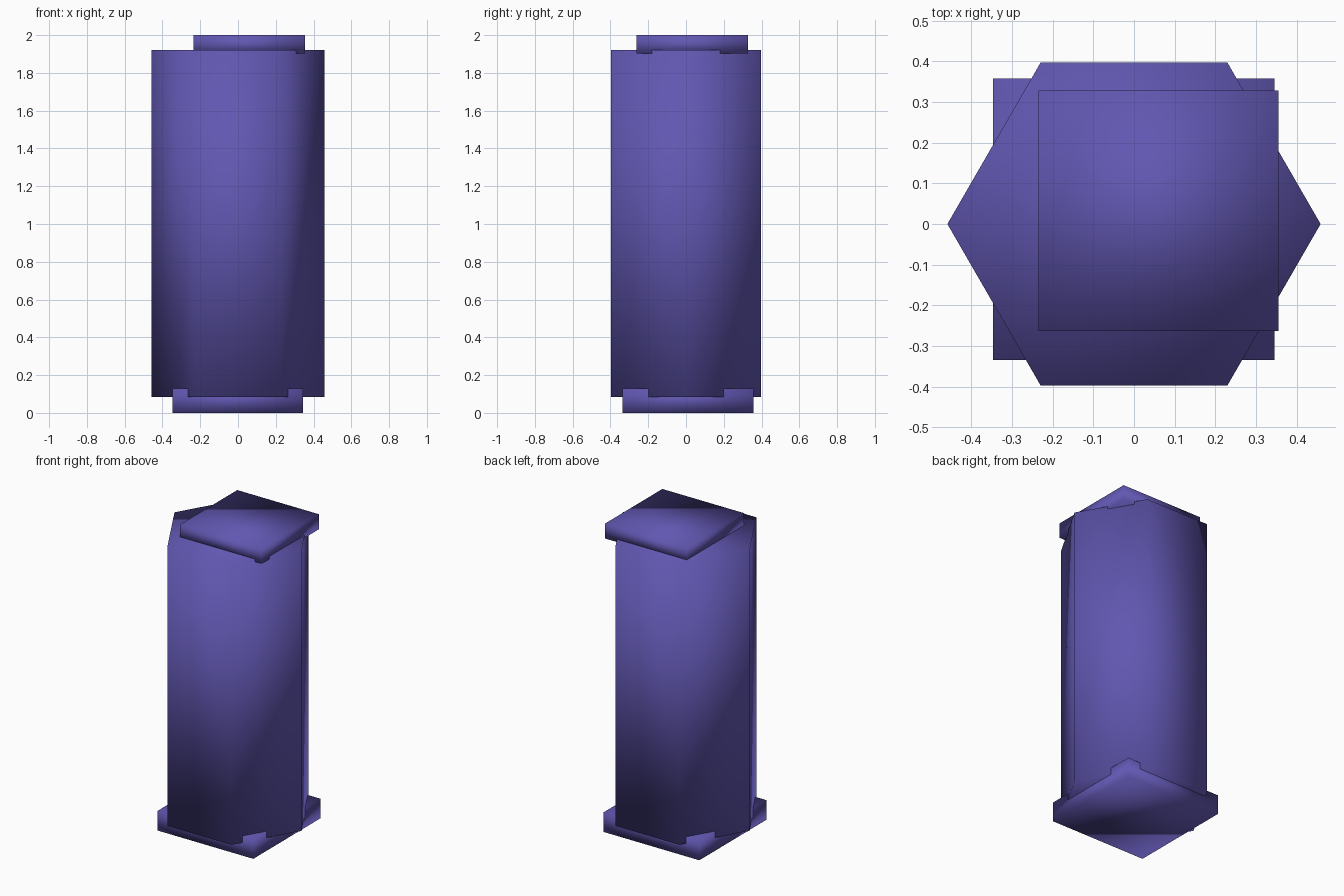
import bpy
import math

if "Cube" in bpy.data.objects:
    bpy.data.objects.remove(bpy.data.objects["Cube"])

mat = bpy.data.materials.new("violet")
mat.diffuse_color = (0.12, 0.095, 0.44, 1.0)
mat.use_nodes = True
mat.node_tree.nodes["Principled BSDF"].inputs["Base Color"].default_value = mat.diffuse_color


def finish(name):
    """Name, colour and softly shade the active object."""
    ob = bpy.context.object
    ob.name = name
    ob.data.materials.append(mat)
    bpy.ops.object.transform_apply(location=True, rotation=True, scale=True)
    bpy.ops.object.shade_smooth()


def block(name, x, y, z):
    """Box given by its (min, max) on each axis."""
    bpy.ops.mesh.primitive_cube_add(size=1, location=[sum(r) / 2 for r in (x, y, z)])
    bpy.context.object.scale = [r[1] - r[0] for r in (x, y, z)]
    finish(name)


# Hexagonal shaft with corners pointing along x
bpy.ops.mesh.primitive_cylinder_add(
    vertices=6, radius=0.459, depth=1.835,
    location=(0, 0, 1.0025), rotation=(0, 0, math.radians(30)))
finish("shaft")

# Square base plate and the offset square cap
block("base_plate", (-0.347, 0.345), (-0.335, 0.358), (0.0, 0.128))
block("top_cap", (-0.235, 0.355), (-0.263, 0.328), (1.902, 2.0))
